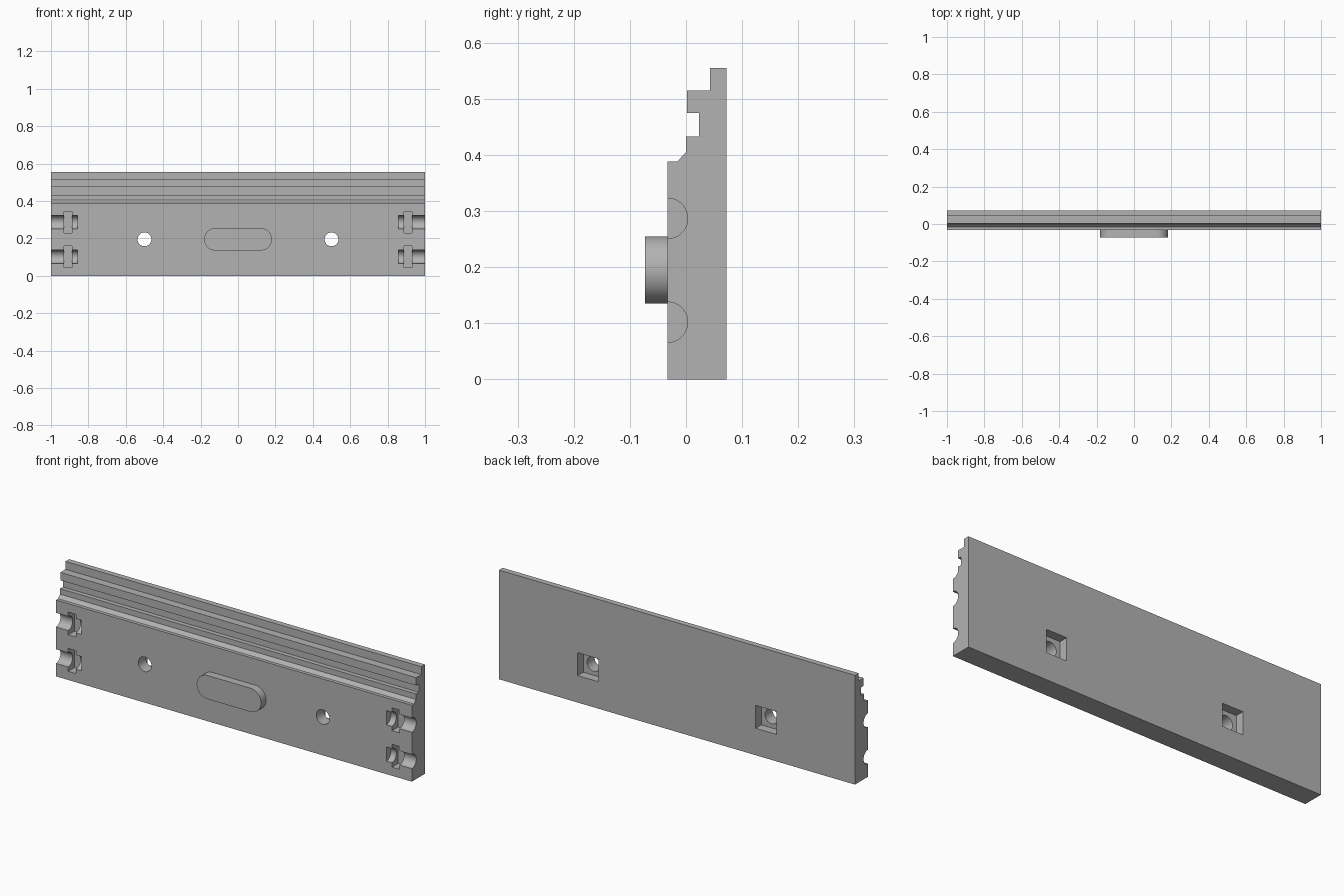
import bpy, bmesh, math
from mathutils import Vector

cube = bpy.data.objects.get("Cube")
if cube:
    bpy.data.objects.remove(cube, do_unlink=True)

grey = bpy.data.materials.new("plain grey")
grey.use_nodes = True
colour = (0.45, 0.45, 0.45, 1)
grey.diffuse_color = colour
grey.node_tree.nodes["Principled BSDF"].inputs["Base Color"].default_value = colour

FRONT, BACK = -0.033, 0.072


def prism(name, points, sweep):
    """Extrude a closed outline along the sweep vector."""
    bm = bmesh.new()
    face = bm.faces.new([bm.verts.new(p) for p in points])
    out = bmesh.ops.extrude_face_region(bm, geom=[face])
    moved = [g for g in out["geom"] if isinstance(g, bmesh.types.BMVert)]
    bmesh.ops.translate(bm, verts=moved, vec=Vector(sweep))
    bmesh.ops.recalc_face_normals(bm, faces=bm.faces)
    mesh = bpy.data.meshes.new(name)
    bm.to_mesh(mesh)
    bm.free()
    mesh.materials.append(grey)
    obj = bpy.data.objects.new(name, mesh)
    bpy.context.collection.objects.link(obj)
    return obj


def arc(radius, start, end, steps):
    for i in range(steps + 1):
        a = math.radians(start + (end - start) * i / steps)
        yield radius * math.cos(a), radius * math.sin(a)


def circle(radius, steps=48):
    return list(arc(radius, 0, 360, steps))[:-1]


def box(name, x0, x1, y0, y1, z0, z1):
    outline = [(x0, y0, z0), (x1, y0, z0), (x1, y0, z1), (x0, y0, z1)]
    return prism(name, outline, (0, y1 - y0, 0))


def cut(target, cutter):
    mod = target.modifiers.new(cutter.name, "BOOLEAN")
    mod.operation = "DIFFERENCE"
    mod.solver = "EXACT"
    mod.object = cutter
    bpy.context.view_layer.objects.active = target
    bpy.ops.object.modifier_apply(modifier=mod.name)
    bpy.data.objects.remove(cutter, do_unlink=True)


# Long rail plate with the stepped and grooved top edge
profile = [(FRONT, 0), (BACK, 0), (BACK, 0.555), (0.043, 0.555), (0.043, 0.515),
           (0.002, 0.515), (0.002, 0.475), (0.023, 0.475), (0.023, 0.433),
           (0, 0.433), (0, 0.405), (-0.016, 0.388), (FRONT, 0.388)]
plate = prism("rail_plate", [(-1, y, z) for y, z in profile], (2, 0, 0))

for side in (-1, 1):
    # Round channels with a rectangular cross slot at each end
    for z in (0.102, 0.287):
        ring = [(side * 0.857, FRONT + a, z + b) for a, b in circle(0.036)]
        cut(plate, prism("channel_cutter", ring, (side * 0.2, 0, 0)))
        cut(plate, box("slot_cutter", side * 0.888, side * 0.931,
                       FRONT - 0.05, FRONT + 0.05, z - 0.058, z + 0.058))
    # Screw hole with a square nut pocket behind
    ring = [(side * 0.5 + a, -0.2, 0.195 + b) for a, b in circle(0.037)]
    cut(plate, prism("hole_cutter", ring, (0, 0.4, 0)))
    cut(plate, box("pocket_cutter", side * 0.5 - 0.058, side * 0.5 + 0.058,
                   BACK - 0.045, BACK + 0.05, 0.137, 0.253))

# Raised rounded key on the front
right_end = [(0.121 + a, b) for a, b in arc(0.06, -90, 90, 24)]
left_end = [(-0.121 + a, b) for a, b in arc(0.06, 90, 270, 24)]
key = prism("front_key", [(a, FRONT + 0.004, 0.195 + b) for a, b in right_end + left_end],
            (0, -0.044, 0))

for obj in (plate, key):
    bpy.ops.object.select_all(action="DESELECT")
    obj.select_set(True)
    bpy.context.view_layer.objects.active = obj
    bpy.ops.object.shade_smooth_by_angle(angle=math.radians(30))
